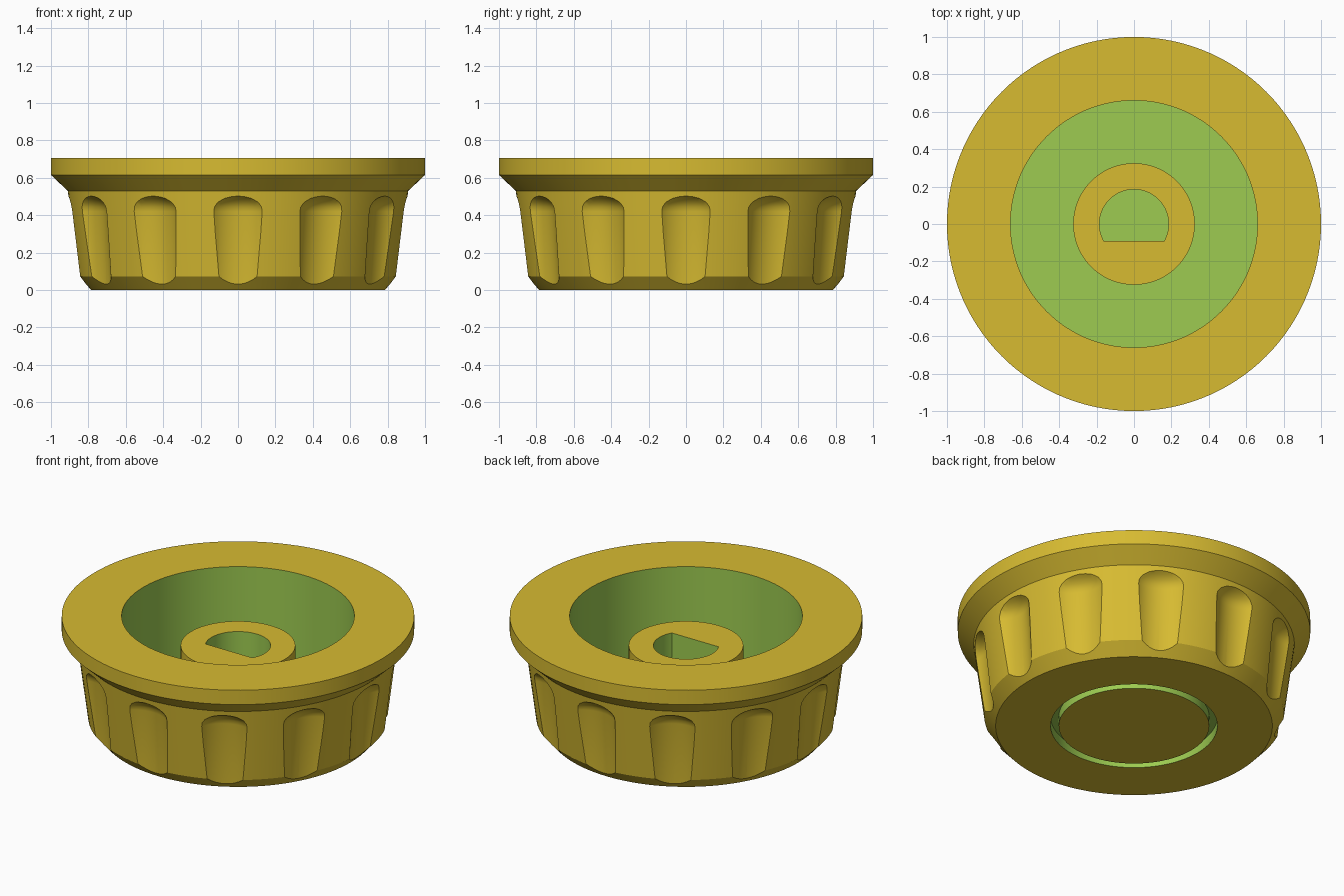
import bpy, bmesh, math

if "Cube" in bpy.data.objects:
    bpy.data.objects.remove(bpy.data.objects["Cube"])

SEG = 120


def material(name, rgb):
    m = bpy.data.materials.new(name)
    m.diffuse_color = (*rgb, 1)
    m.use_nodes = True
    m.node_tree.nodes["Principled BSDF"].inputs["Base Color"].default_value = m.diffuse_color
    return m


MATS = [material("mustard_yellow", (0.68, 0.497, 0.031)),
        material("leaf_green", (0.337, 0.597, 0.082))]


def finish(bm, name):
    bmesh.ops.recalc_face_normals(bm, faces=bm.faces)
    mesh = bpy.data.meshes.new(name)
    bm.to_mesh(mesh)
    bm.free()
    ob = bpy.data.objects.new(name, mesh)
    bpy.context.collection.objects.link(ob)
    for m in MATS:
        mesh.materials.append(m)
    return ob


def loft(bm, rings, mats):
    """Skin stacked rings of points and cap both ends."""
    loops = [[bm.verts.new(p) for p in ring] for ring in rings]
    for a, b, mat in zip(loops, loops[1:], mats):
        for i in range(len(a)):
            j = (i + 1) % len(a)
            bm.faces.new((a[i], a[j], b[j], b[i])).material_index = mat
    bm.faces.new(loops[0]).material_index = mats[0]
    bm.faces.new(loops[-1]).material_index = mats[-1]


def circle(r, z, cx=0, n=SEG):
    return [(cx + r * math.cos(2 * math.pi * i / n),
             r * math.sin(2 * math.pi * i / n), z) for i in range(n)]


def cut(target, cutter):
    mod = target.modifiers.new("cut", 'BOOLEAN')
    mod.operation = 'DIFFERENCE'
    mod.solver = 'EXACT'
    mod.object = cutter
    bpy.context.view_layer.objects.active = target
    bpy.ops.object.modifier_apply(modifier=mod.name)
    bpy.data.objects.remove(cutter)


# Knob body: (radius, height, colour of the band up to the next point)
profile = [
    (0.427, 0.0, 1), (0.427, 0.06, 1), (0.473, 0.06, 1),     # ring groove below
    (0.473, 0.0, 0), (0.785, 0.0, 0), (0.85, 0.073, 0),      # base and chamfer
    (0.91, 0.53, 0), (1.0, 0.615, 0), (1.0, 0.705, 0),       # grip and rim
    (0.66, 0.705, 1), (0.66, 0.12, 1), (0.325, 0.12, 0),     # bore
    (0.325, 0.52, 0),                                        # central post
]
bm = bmesh.new()
loft(bm, [circle(r, z) for r, z, _ in profile], [p[2] for p in profile[:-1]])
bm.faces.ensure_lookup_table()
bm.faces[-2].material_index = 0                              # underside disc
knob = finish(bm, "knob_body")

# Twelve finger flutes: leaning round cutters with domed tops
R, TOP, DOME = 0.2, 0.42, 0.11
bm = bmesh.new()
for k in range(12):
    levels = [(R, -0.1), (R, TOP)]
    for s in range(1, 7):
        t = math.radians(13 * s)
        levels.append((R * math.cos(t), TOP + DOME * math.sin(t)))
    a = 2 * math.pi * k / 12
    c, s = math.cos(a), math.sin(a)
    rings = [[(x * c - y * s, x * s + y * c, z) for x, y, z in
              circle(r, z, 1.038 + 0.065 * (min(z, TOP) - TOP), 48)]
             for r, z in levels]
    loft(bm, rings, [0] * (len(rings) - 1))
cut(knob, finish(bm, "flute_cutter"))

# D-shaped shaft hole in the post
r, flat = 0.185, -0.09
a0 = math.asin(flat / r)
angles = [a0 + (math.pi - 2 * a0) * i / 60 for i in range(61)]
bm = bmesh.new()
loft(bm, [[(r * math.cos(a), r * math.sin(a), z) for a in angles]
          for z in (0.12, 0.6)], [1])
cut(knob, finish(bm, "shaft_hole_cutter"))

# Smooth round surfaces, crisp rims
bpy.ops.object.select_all(action='DESELECT')
knob.select_set(True)
bpy.context.view_layer.objects.active = knob
bpy.ops.object.shade_smooth_by_angle(angle=math.radians(25))
